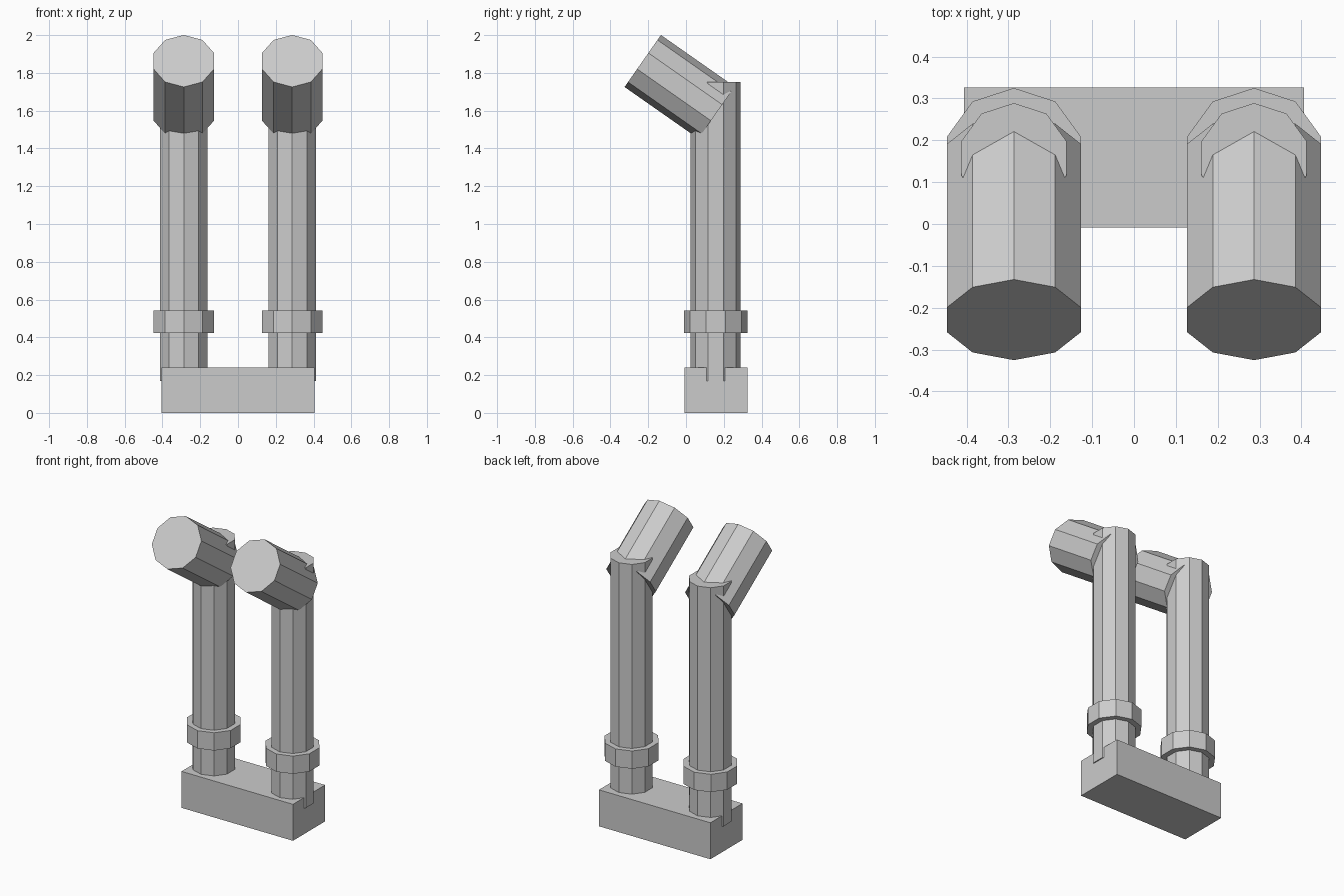
import bpy, bmesh
from math import sin, cos, radians, pi
from mathutils import Vector

if "Cube" in bpy.data.objects:
    bpy.data.objects.remove(bpy.data.objects["Cube"])

SIDES = 10
PIPE_X, PIPE_Y = 0.287, 0.157


def finish(name, bm):
    bmesh.ops.recalc_face_normals(bm, faces=bm.faces)
    mesh = bpy.data.meshes.new(name)
    bm.to_mesh(mesh)
    bm.free()
    obj = bpy.data.objects.new(name, mesh)
    bpy.context.collection.objects.link(obj)
    return obj


def prism(name, start, end, radius, corner):
    """Ten-sided closed cylinder; corner is the direction of its first vertex."""
    start, end = Vector(start), Vector(end)
    u = Vector(corner).normalized()
    v = (end - start).normalized().cross(u)
    bm = bmesh.new()
    rings = []
    for c in (start, end):
        rings.append([bm.verts.new(c + radius * (u * cos(2 * pi * i / SIDES) + v * sin(2 * pi * i / SIDES)))
                      for i in range(SIDES)])
    a, b = rings
    for i in range(SIDES):
        j = (i + 1) % SIDES
        bm.faces.new((a[i], a[j], b[j], b[i]))
    bm.faces.new(a)
    bm.faces.new(b)
    return finish(name, bm)


# Base block
bm = bmesh.new()
bmesh.ops.create_cube(bm, size=1)
bmesh.ops.scale(bm, vec=(0.812, 0.334, 0.24), verts=bm.verts)
bmesh.ops.translate(bm, vec=(0, 0.159, 0.12), verts=bm.verts)
finish("base_block", bm)

tilt = radians(35)
for side, x in (("left", -PIPE_X), ("right", PIPE_X)):
    # Upright pipe
    prism(side + "_pipe", (x, PIPE_Y, 0.17), (x, PIPE_Y, 1.753), 0.132, (0, 1, 0))
    # Collar near the bottom
    prism(side + "_collar", (x, PIPE_Y, 0.424), (x, PIPE_Y, 0.541), 0.168, (0, 1, 0))
    # Tilted outlet at the top, pointing forwards and up
    tip = Vector((x, -0.229, 1.863))
    back = tip - 0.477 * Vector((0, -cos(tilt), sin(tilt)))
    prism(side + "_outlet", back, tip, 0.168, (0, sin(tilt), cos(tilt)))
